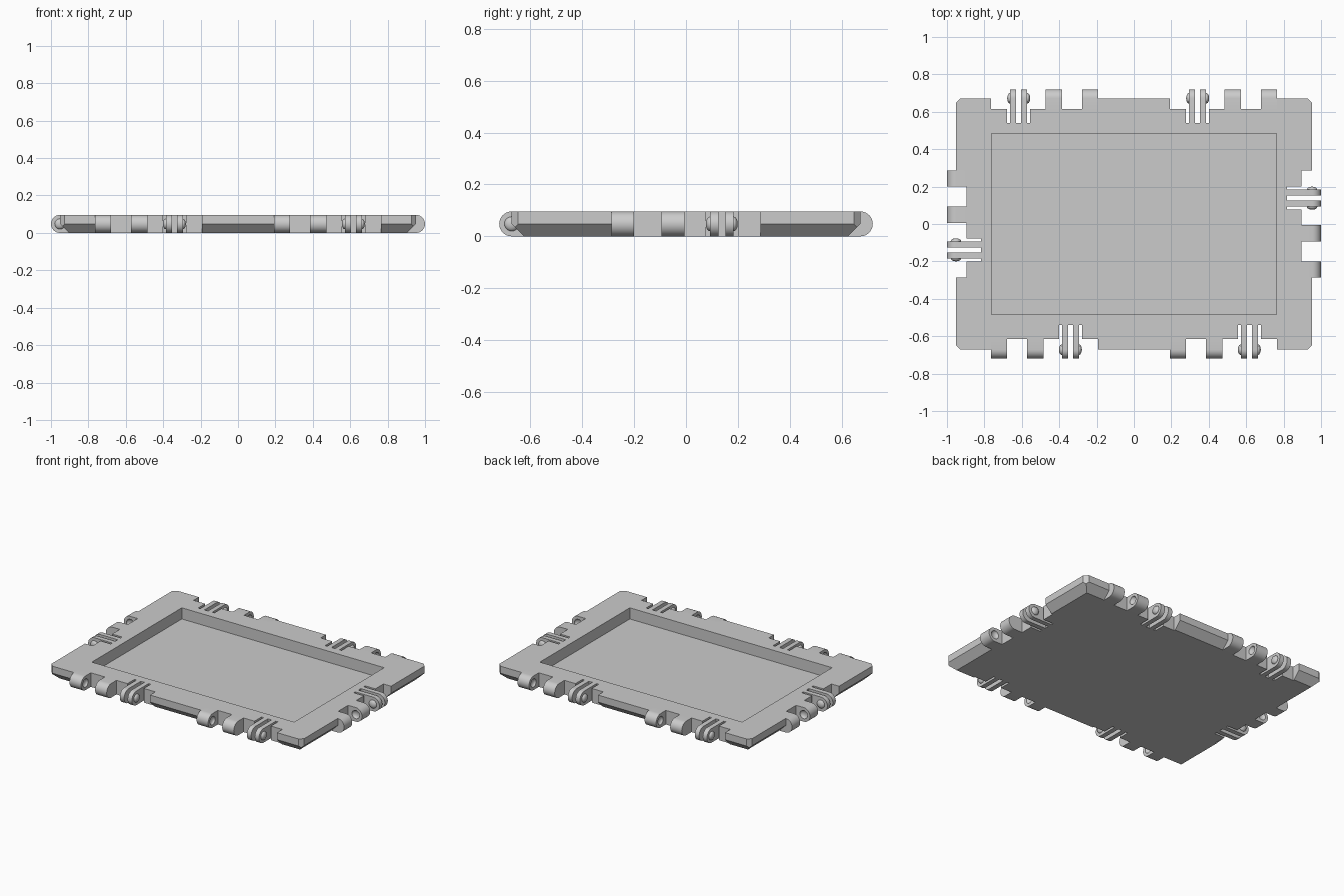
import bpy, bmesh
from math import pi, sin, cos
from mathutils import Matrix, Vector

cube = bpy.data.objects.get("Cube")
if cube:
    bpy.data.objects.remove(cube, do_unlink=True)

HX, HY, R = 0.952, 0.672, 0.048       # plate half sizes and knuckle radius
TOP = 2 * R
NOTCH, SLOT, WIDTH = 0.057, 0.133, 0.573
KNUCKLES = [(0, 0.087), (0.193, 0.28)]
FINGERS = [(0.379, 0.411), (0.438, 0.470)]
WINDOW = (0.363, 0.486)

grey = bpy.data.materials.new("plain_grey")
grey.use_nodes = True
COLOUR = (0.6, 0.6, 0.6, 1)
grey.diffuse_color = COLOUR
grey.node_tree.nodes["Principled BSDF"].inputs["Base Color"].default_value = COLOUR


def make_object(name, bm, smooth=False):
    bmesh.ops.recalc_face_normals(bm, faces=bm.faces)
    mesh = bpy.data.meshes.new(name)
    bm.to_mesh(mesh)
    bm.free()
    mesh.materials.append(grey)
    obj = bpy.data.objects.new(name, mesh)
    bpy.context.collection.objects.link(obj)
    if smooth:
        activate(obj)
        bpy.ops.object.shade_smooth_by_angle(angle=pi / 6)
    return obj


def activate(obj):
    bpy.ops.object.select_all(action='DESELECT')
    obj.select_set(True)
    bpy.context.view_layer.objects.active = obj


def prism(bm, points, offset, matrix=Matrix()):
    """Extrude a polygon of 3D points along an offset."""
    verts = [bm.verts.new(matrix @ Vector(p)) for p in points]
    face = bm.faces.new(verts)
    out = bmesh.ops.extrude_face_region(bm, geom=[face], use_keep_orig=True)
    moved = [g for g in out["geom"] if isinstance(g, bmesh.types.BMVert)]
    bmesh.ops.translate(bm, verts=moved, vec=matrix.to_3x3() @ Vector(offset))


def cut(target, cutter):
    """Subtract the cutter and throw it away."""
    cutter.hide_render = True
    activate(target)
    mod = target.modifiers.new("cut", 'BOOLEAN')
    mod.operation, mod.solver, mod.object = 'DIFFERENCE', 'EXACT', cutter
    bpy.ops.object.modifier_apply(modifier=mod.name)
    bpy.data.objects.remove(cutter, do_unlink=True)


def arm(bm, a, b, depth, matrix):
    """Round-ended lug from a to b, reaching depth into the plate."""
    steps = 16
    arc = [(a, -R * sin(pi * i / steps), R + R * cos(pi * i / steps)) for i in range(steps + 1)]
    prism(bm, arc + [(a, depth, 0), (a, depth, TOP)], (b - a, 0, 0), matrix)


def button(bm, x, matrix):
    """Flattened ball centred on the hinge axis."""
    shape = Matrix.Translation((x, 0, R)) @ Matrix.Diagonal((0.016, 0.028, 0.028, 1))
    turn = Matrix.Rotation(pi / 2, 4, 'Y')
    bmesh.ops.create_uvsphere(bm, u_segments=20, v_segments=12, radius=1,
                              matrix=matrix @ shape @ turn)


# Hinge places: local x runs along the edge, local -y points outward
half = [Matrix.Translation((-0.765, -HY, 0)),
        Matrix.Translation((0.192, -HY, 0)),
        Matrix.Translation((HX, -WIDTH / 2, 0)) @ Matrix.Rotation(pi / 2, 4, 'Z')]
places = half + [Matrix.Rotation(pi, 4, 'Z') @ m for m in half]

# Plate with sloped lower rim and clipped corners
bm = bmesh.new()
rings = []
for z, inset in [(0, R), (R, 0), (TOP, 0)]:
    x, y = HX - inset, HY - inset
    rings.append([bm.verts.new((sx * x, sy * y, z))
                  for sx, sy in [(-1, -1), (1, -1), (1, 1), (-1, 1)]])
bm.faces.new(rings[0])
bm.faces.new(rings[2])
for low, high in zip(rings, rings[1:]):
    for i in range(4):
        j = (i + 1) % 4
        bm.faces.new((low[i], low[j], high[j], high[i]))
for sx in (-1, 1):
    for sy in (-1, 1):
        out = bmesh.ops.bisect_plane(bm, geom=bm.verts[:] + bm.edges[:] + bm.faces[:],
                                     plane_co=(sx * (HX - 0.025), sy * HY, 0),
                                     plane_no=(sx, sy, 0), clear_outer=True)
        rim = [g for g in out["geom_cut"] if isinstance(g, bmesh.types.BMEdge)]
        bmesh.ops.holes_fill(bm, edges=[e for e in bm.edges if e.is_boundary])
plate = make_object("base_plate", bm)

# Recess and hinge notches
bm = bmesh.new()
px, py = 0.762, 0.484
prism(bm, [(-px, -py, 0.02), (px, -py, 0.02), (px, py, 0.02), (-px, py, 0.02)], (0, 0, 0.2))
for m in places:
    a, b = WINDOW
    plan = [(0, -0.1), (WIDTH, -0.1), (WIDTH, NOTCH), (b, NOTCH),
            (b, SLOT), (a, SLOT), (a, NOTCH), (0, NOTCH)]
    prism(bm, [(x, y, -0.1) for x, y in plan], (0, 0, 0.4), m)
cut(plate, make_object("plate_cutter", bm))

# Solid knuckles with sockets on their facing sides
bm, sockets = bmesh.new(), bmesh.new()
for m in places:
    for a, b in KNUCKLES:
        arm(bm, a, b, NOTCH, m)
    button(sockets, KNUCKLES[0][1], m)
    button(sockets, KNUCKLES[1][0], m)
knuckles = make_object("hinge_knuckles", bm)
cut(knuckles, make_object("socket_cutter", sockets))
activate(knuckles)
bpy.ops.object.shade_smooth_by_angle(angle=pi / 6)

# Springy finger pairs with snap buttons on their outer sides
bm, buttons = bmesh.new(), bmesh.new()
for m in places:
    for a, b in FINGERS:
        arm(bm, a, b, SLOT, m)
    button(buttons, FINGERS[0][0], m)
    button(buttons, FINGERS[1][1], m)
make_object("hinge_fingers", bm, smooth=True)
make_object("snap_buttons", buttons, smooth=True)
